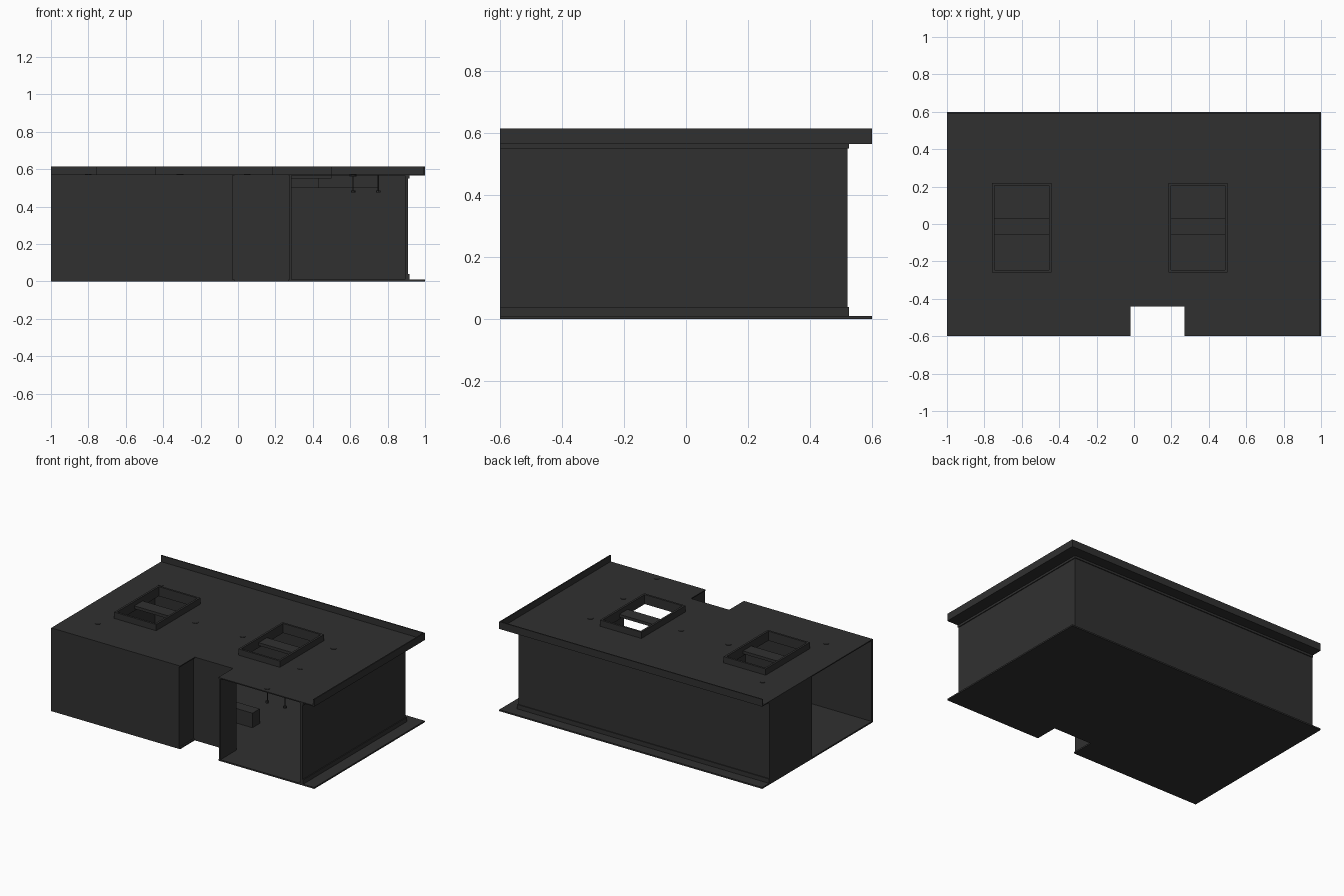
import bpy, bmesh, math

if "Cube" in bpy.data.objects:
    bpy.data.objects.remove(bpy.data.objects["Cube"])

mat = bpy.data.materials.new("charcoal")
mat.diffuse_color = (0.03, 0.03, 0.03, 1)
mat.use_nodes = True
mat.node_tree.nodes["Principled BSDF"].inputs["Base Color"].default_value = mat.diffuse_color


def finish(name, bm):
    bmesh.ops.recalc_face_normals(bm, faces=bm.faces)
    me = bpy.data.meshes.new(name)
    bm.to_mesh(me)
    bm.free()
    ob = bpy.data.objects.new(name, me)
    bpy.context.collection.objects.link(ob)
    me.materials.append(mat)
    return ob


def box(name, x0, x1, y0, y1, z0, z1):
    bm = bmesh.new()
    bmesh.ops.create_cube(bm, size=1)
    for v in bm.verts:
        v.co = (x1 if v.co.x > 0 else x0, y1 if v.co.y > 0 else y0, z1 if v.co.z > 0 else z0)
    return finish(name, bm)


def extrude_up(bm, h):
    res = bmesh.ops.extrude_face_region(bm, geom=bm.faces[:])
    for g in res["geom"]:
        if isinstance(g, bmesh.types.BMVert):
            g.co.z += h


def plate(name, xs, ys, z0, z1, is_hole):
    """Flat slab split by cut lines, leaving out the cells that are holes."""
    bm = bmesh.new()
    vs = [[bm.verts.new((x, y, z0)) for y in ys] for x in xs]
    for i in range(len(xs) - 1):
        for j in range(len(ys) - 1):
            if not is_hole((xs[i] + xs[i + 1]) / 2, (ys[j] + ys[j + 1]) / 2):
                bm.faces.new((vs[i][j], vs[i + 1][j], vs[i + 1][j + 1], vs[i][j + 1]))
    bmesh.ops.delete(bm, geom=[v for v in bm.verts if not v.link_faces], context='VERTS')
    extrude_up(bm, z1 - z0)
    return finish(name, bm)


def strip(name, pts, width, z0, z1):
    """Upright wall along a plan path, thickened to its left side."""
    bm = bmesh.new()
    n = len(pts)
    rows = []
    for i, (x, y) in enumerate(pts):
        norms = []
        for a, b in ((i - 1, i), (i, i + 1)):
            if a >= 0 and b < n:
                dx, dy = pts[b][0] - pts[a][0], pts[b][1] - pts[a][1]
                d = math.hypot(dx, dy)
                norms.append((-dy / d, dx / d))
        ox = sum(p[0] for p in norms)
        oy = sum(p[1] for p in norms)
        rows.append((bm.verts.new((x, y, z0)),
                     bm.verts.new((x + ox * width, y + oy * width, z0))))
    for (a, b), (c, d) in zip(rows, rows[1:]):
        bm.faces.new((a, c, d, b))
    extrude_up(bm, z1 - z0)
    return finish(name, bm)


def cylinder(name, x, y, z0, z1, r, sides=12):
    bm = bmesh.new()
    bmesh.ops.create_cone(bm, cap_ends=True, segments=sides, radius1=r, radius2=r, depth=z1 - z0)
    bmesh.ops.translate(bm, verts=bm.verts, vec=(x, y, (z0 + z1) / 2))
    return finish(name, bm)


skylights = ((-0.76, -0.44), (0.185, 0.5))
SY0, SY1 = -0.26, 0.22


def in_notch(x, y):
    return -0.02 < x < 0.27 and y < -0.44


def roof_hole(x, y):
    return in_notch(x, y) or (SY0 < y < SY1 and any(a < x < b for a, b in skylights))


# Floor and roof slabs
plate("floor", [-1, -0.02, 0.27, 1], [-0.6, -0.44, 0.6], 0, 0.01, in_notch)
plate("roof", [-1, -0.76, -0.44, -0.02, 0.185, 0.27, 0.5, 1],
      [-0.6, -0.44, SY0, SY1, 0.6], 0.565, 0.572, roof_hole)

# Upstand along the back and right roof edges
strip("roof_upstand", [(1, -0.6), (1, 0.6), (-1, 0.6)], 0.008, 0.565, 0.615)

# Outer walls: right, back and part of the left side
outer = [(0.91, -0.6), (0.91, 0.52), (-1, 0.52), (-1, 0.06)]
strip("outer_wall", outer, 0.018, 0.01, 0.565)

# Front wall that folds around the entrance notch
strip("front_wall", [(-1, -0.6), (-0.03, -0.6), (-0.03, -0.44), (0.275, -0.44), (0.275, -0.6)],
      0.012, 0.01, 0.565)

# Base and top trims on the outside of the walls
for label, z0, z1 in (("base_trim", 0.01, 0.04), ("top_trim", 0.55, 0.565)):
    strip(label, [(0.916, -0.6), (0.916, 0.526), (-1, 0.526)], 0.006, z0, z1)

# Skylight curbs with a middle panel between two openings
for x0, x1 in skylights:
    plate("skylight_curb", [x0, x0 + 0.014, x1 - 0.014, x1],
          [SY0, SY0 + 0.014, SY1 - 0.014, SY1], 0.55, 0.615,
          lambda x, y: x0 + 0.014 < x < x1 - 0.014 and SY0 + 0.014 < y < SY1 - 0.014)
    box("skylight_middle_panel", x0 + 0.014, x1 - 0.014, -0.06, 0.03, 0.565, 0.585)

# Box unit under the ceiling and low box on the floor
box("ceiling_unit", 0.43, 0.75, 0.36, 0.5, 0.5, 0.565)
box("ceiling_duct", 0.05, 0.43, 0.4, 0.5, 0.5, 0.565)
box("floor_box", -0.05, 0.18, -0.1, -0.02, 0.01, 0.11)

# Round roof fittings
for x, y in ((-0.8, 0.31), (-0.8, -0.38), (-0.31, -0.02), (0.05, -0.02),
             (0.615, 0.16), (0.615, -0.2), (0.615, -0.56)):
    cylinder("roof_fitting", x, y, 0.56, 0.575, 0.018)

# Thin hangers under the ceiling near the front opening
for x in (0.615, 0.75):
    cylinder("ceiling_hanger", x, -0.56, 0.485, 0.565, 0.003, 8)
    cylinder("hanger_head", x, -0.56, 0.475, 0.487, 0.012, 8)
